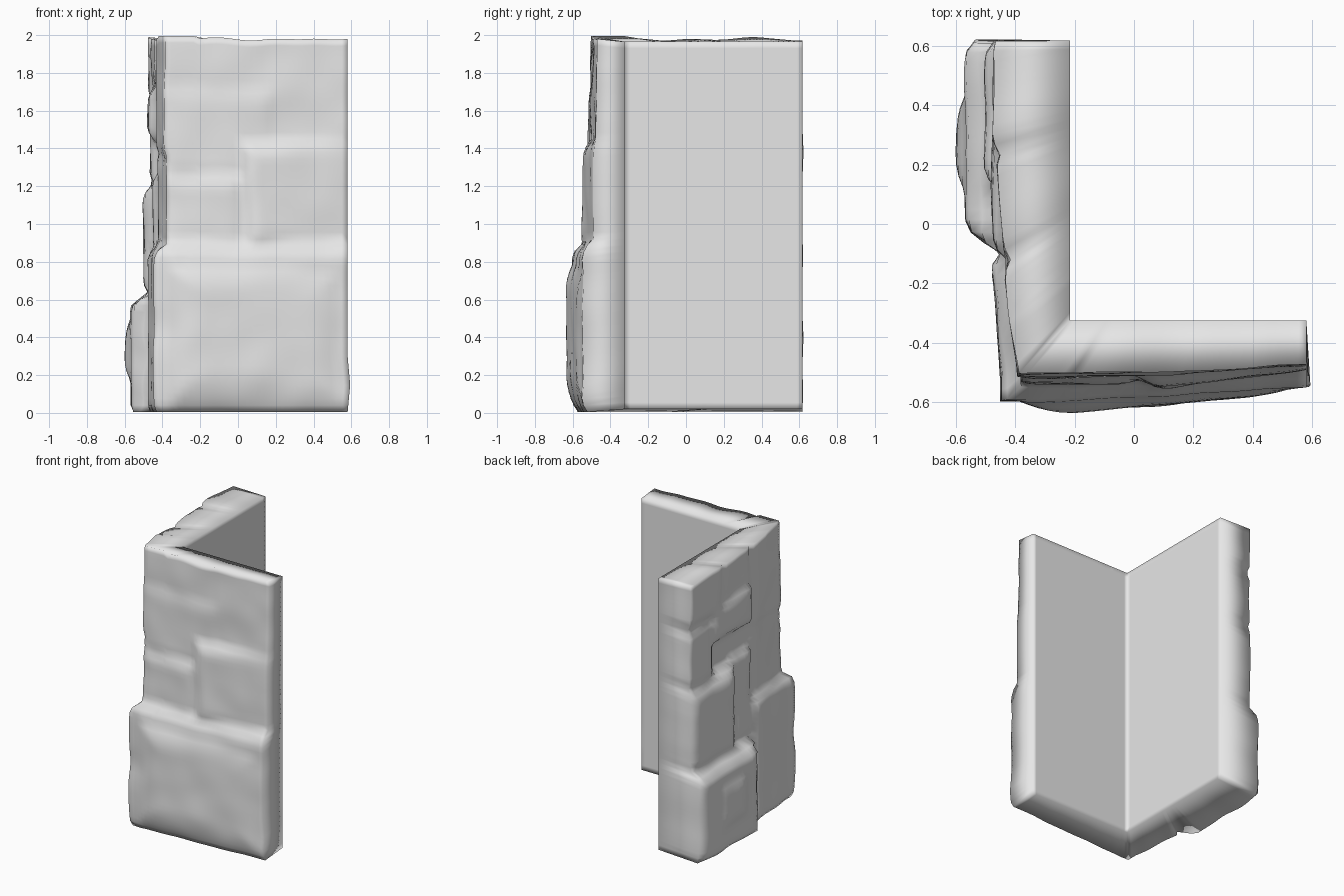
import bpy, bmesh, math
from mathutils import Vector, noise

if "Cube" in bpy.data.objects:
    bpy.data.objects.remove(bpy.data.objects["Cube"], do_unlink=True)

INNER_X, INNER_Y = -0.215, -0.325   # flat inside faces
END_X, END_Y = 0.58, 0.617          # free ends of the two walls
CORNER_X, CORNER_Y = -0.385, -0.5   # where the stones turn the corner
COLS, ROWS = 32, 56

# Stones: start, end, bottom, top, thickness, slope along the wall, edge rounding
FRONT_STONES = [
    (-0.45, 0.68, -0.03, 0.92, 0.252, -0.06, 0.12),    # broad lower slab
    (-0.45, 0.66, -0.05, 0.88, 0.282, -0.09, 0.28),    # belly of the slab
    (-0.45, 0.06, 0.8, 1.3, 0.215, 0, 0.14),           # middle left block
    (0.0, 0.68, 0.84, 1.46, 0.195, -0.13, 0.12),       # middle right block
    (-0.46, 0.24, 1.2, 1.76, 0.188, -0.02, 0.14),      # upper left block
    (0.1, 0.68, 1.36, 2.08, 0.16, -0.06, 0.12),        # upper right block
    (-0.48, 0.25, 1.62, 2.08, 0.176, -0.02, 0.12),     # top left block
]
WING_STONES = [
    (-0.2, 0.7, -0.08, 2.1, 0.195, 0, 0.15),           # core behind the stones
    (-0.09, 0.66, -0.05, 0.65, 0.352, 0, 0.1),         # big foot boulder
    (-0.02, 0.56, 0.04, 0.62, 0.385, 0, 0.26),         # bulge of the boulder
    (0.08, 0.66, 0.6, 1.23, 0.285, 0, 0.12),           # middle boulder
    (-0.58, -0.07, -0.04, 0.9, 0.248, 0.08, 0.1),      # corner foot
    (-0.62, -0.1, 0.82, 1.4, 0.185, 0.14, 0.1),        # corner middle
    (-0.62, -0.1, 1.34, 2.08, 0.195, 0.14, 0.1),       # corner top
    (-0.14, 0.14, 0.6, 1.3, 0.235, 0, 0.1),            # narrow filler
    (-0.14, 0.4, 1.42, 1.74, 0.262, 0, 0.1),           # upper shelf
    (-0.16, 0.3, 1.66, 2.08, 0.235, 0.06, 0.1),        # top middle block
    (0.22, 0.68, 1.62, 2.08, 0.258, 0, 0.1),           # top end block
    (0.3, 0.68, 1.18, 1.66, 0.25, 0, 0.1),             # recessed end block
]


def thickness(stones, base, s, z, seed):
    """Rounded stones laid over a plain wall, with a little roughness."""
    wob = noise.noise_vector(Vector((s * 4, z * 4, seed))) * 0.025
    best = base
    for a, b, low, high, top, slope, radius in stones:
        along, up = s + wob.x, z + wob.y
        edge = min(along - a, b - along, up - low, high - up) / radius
        if edge > 0:
            k = min(edge, 1)
            full = top + slope * (along - (a + b) / 2)
            best = max(best, base + (full - base) * math.sqrt(k * (2 - k)))
    return best + 0.008 * noise.noise(Vector((s * 5, z * 5, seed + 3)))


def front_depth(x, z):
    return thickness(FRONT_STONES, 0.14, max(x, CORNER_X), z, 1)


def wing_depth(y, z):
    return thickness(WING_STONES, 0.145, max(y, CORNER_Y), z, 7)


def outer_point(c, z):
    """Rough face, running from the front wall's end round the corner."""
    cx = INNER_X - wing_depth(CORNER_Y, z)
    cy = INNER_Y - front_depth(CORNER_X, z)
    ragged = 0.012 * noise.noise(Vector((z * 4, c, 5)))
    if c <= COLS:
        # The foot of the free end flares slightly
        end = END_X + 0.014 * max(0, 1 - abs(z - 0.15) / 0.15)
        x = end + (cx - end) * c / COLS
        return Vector((x, INNER_Y - front_depth(x, z), z))
    end = END_Y + ragged
    y = cy + (end - cy) * (c - COLS) / COLS
    return Vector((INNER_X - wing_depth(y, z), y, z))


def inner_point(c, z):
    if c <= COLS:
        return Vector((END_X + (INNER_X - END_X) * c / COLS, INNER_Y, z))
    return Vector((INNER_X, INNER_Y + (END_Y - INNER_Y) * (c - COLS) / COLS, z))


bm = bmesh.new()
outer, inner = [], []
for c in range(2 * COLS + 1):
    crest = 1.98 + 0.02 * noise.noise(Vector((c * 0.15, 0, 2)))
    if abs(c - COLS) < 6:
        crest = 1.995
    rough, flat = [], []
    for r in range(ROWS + 1):
        t = r / ROWS
        rough.append(bm.verts.new(outer_point(c, 0.005 + (crest - 0.005) * t)))
        flat.append(bm.verts.new(inner_point(c, 0.02 + 1.945 * t)))
    outer.append(rough)
    inner.append(flat)

# Long faces, then top and bottom strips, then the two end caps
for c in range(2 * COLS):
    for r in range(ROWS):
        for g in (outer, inner):
            bm.faces.new((g[c][r], g[c + 1][r], g[c + 1][r + 1], g[c][r + 1]))
    for r in (0, ROWS):
        bm.faces.new((outer[c][r], outer[c + 1][r], inner[c + 1][r], inner[c][r]))
for c in (0, 2 * COLS):
    for r in range(ROWS):
        bm.faces.new((outer[c][r], outer[c][r + 1], inner[c][r + 1], inner[c][r]))
bmesh.ops.recalc_face_normals(bm, faces=bm.faces)

mesh = bpy.data.meshes.new("rock_corner_wall")
bm.to_mesh(mesh)
bm.free()
wall = bpy.data.objects.new("rock_corner_wall", mesh)
bpy.context.collection.objects.link(wall)

# Plain stone colour
stone = bpy.data.materials.new("pale grey stone")
stone.use_nodes = True
grey = (0.8, 0.8, 0.8, 1)
stone.diffuse_color = grey
stone.node_tree.nodes["Principled BSDF"].inputs["Base Color"].default_value = grey
mesh.materials.append(stone)

# Worn, soft edges all over
bpy.ops.object.select_all(action='DESELECT')
wall.select_set(True)
bpy.context.view_layer.objects.active = wall
bpy.ops.object.shade_smooth()
